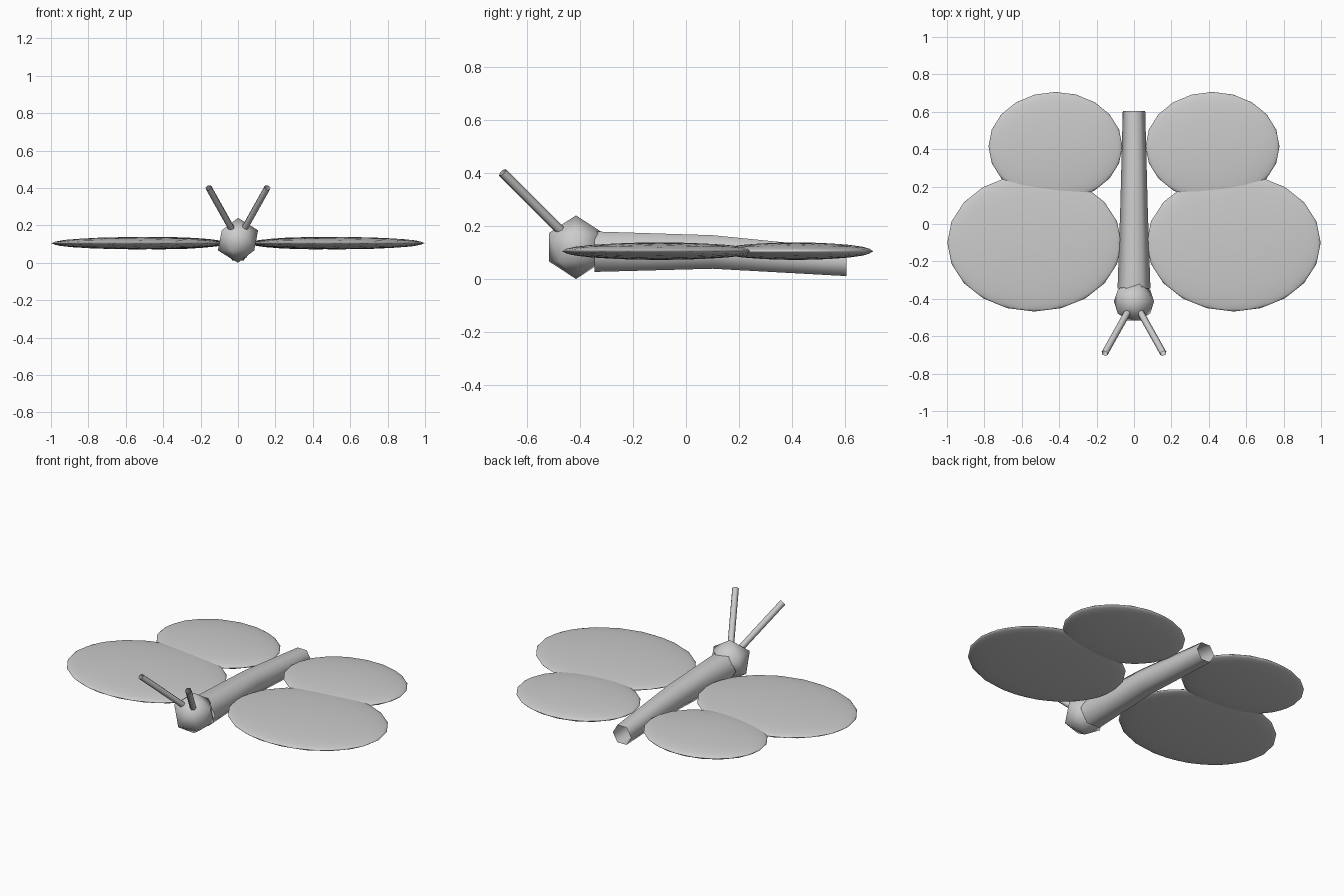
import bpy, math
from mathutils import Vector

if "Cube" in bpy.data.objects:
    bpy.data.objects.remove(bpy.data.objects["Cube"])


def ellipsoid(name, loc, size, subdivisions):
    bpy.ops.mesh.primitive_ico_sphere_add(subdivisions=subdivisions, radius=1, location=loc)
    ob = bpy.context.object
    ob.name = name
    ob.scale = size
    bpy.ops.object.shade_smooth()
    return ob


def tube(name, stations, axis, sides=6):
    """Open six-sided tube; stations are (centre, radius), rings square to axis."""
    axis = Vector(axis).normalized()
    u = axis.cross(Vector((0, 0, 1))).normalized()
    v = u.cross(axis)
    verts, faces = [], []
    for centre, r in stations:
        for i in range(sides):
            a = 2 * math.pi * i / sides
            verts.append(Vector(centre) + u * r * math.cos(a) + v * r * math.sin(a))
    for k in range(len(stations) - 1):
        for i in range(sides):
            j = (i + 1) % sides
            faces.append((k * sides + i, k * sides + j,
                          (k + 1) * sides + j, (k + 1) * sides + i))
    mesh = bpy.data.meshes.new(name)
    mesh.from_pydata(verts, [], faces)
    # make the normals point outward
    if mesh.polygons[0].normal.dot(mesh.polygons[0].center - Vector(stations[0][0])) < 0:
        mesh.flip_normals()
    for p in mesh.polygons:
        p.use_smooth = True
    ob = bpy.data.objects.new(name, mesh)
    bpy.context.collection.objects.link(ob)
    return ob


# Tapering body, open at both ends
tube("body", [((0, -0.345, 0.103), 0.088),
              ((0, 0.10, 0.102), 0.073),
              ((0, 0.605, 0.063), 0.06)], (0, 1, 0))

# Faceted head
ellipsoid("head", (0, -0.415, 0.12), (0.12, 0.12, 0.12), 1)

# Wings and antennae on both sides
for side, s in (("left", -1), ("right", 1)):
    ellipsoid("front_wing_" + side, (s * 0.533, -0.10, 0.105), (0.465, 0.368, 0.033), 3)
    ellipsoid("rear_wing_" + side, (s * 0.42, 0.415, 0.105), (0.358, 0.291, 0.033), 3)
    base = Vector((s * 0.03, -0.465, 0.175))
    tip = Vector((s * 0.157, -0.692, 0.402))
    tube("antenna_" + side, [(base, 0.018), (tip, 0.018)], tip - base)
